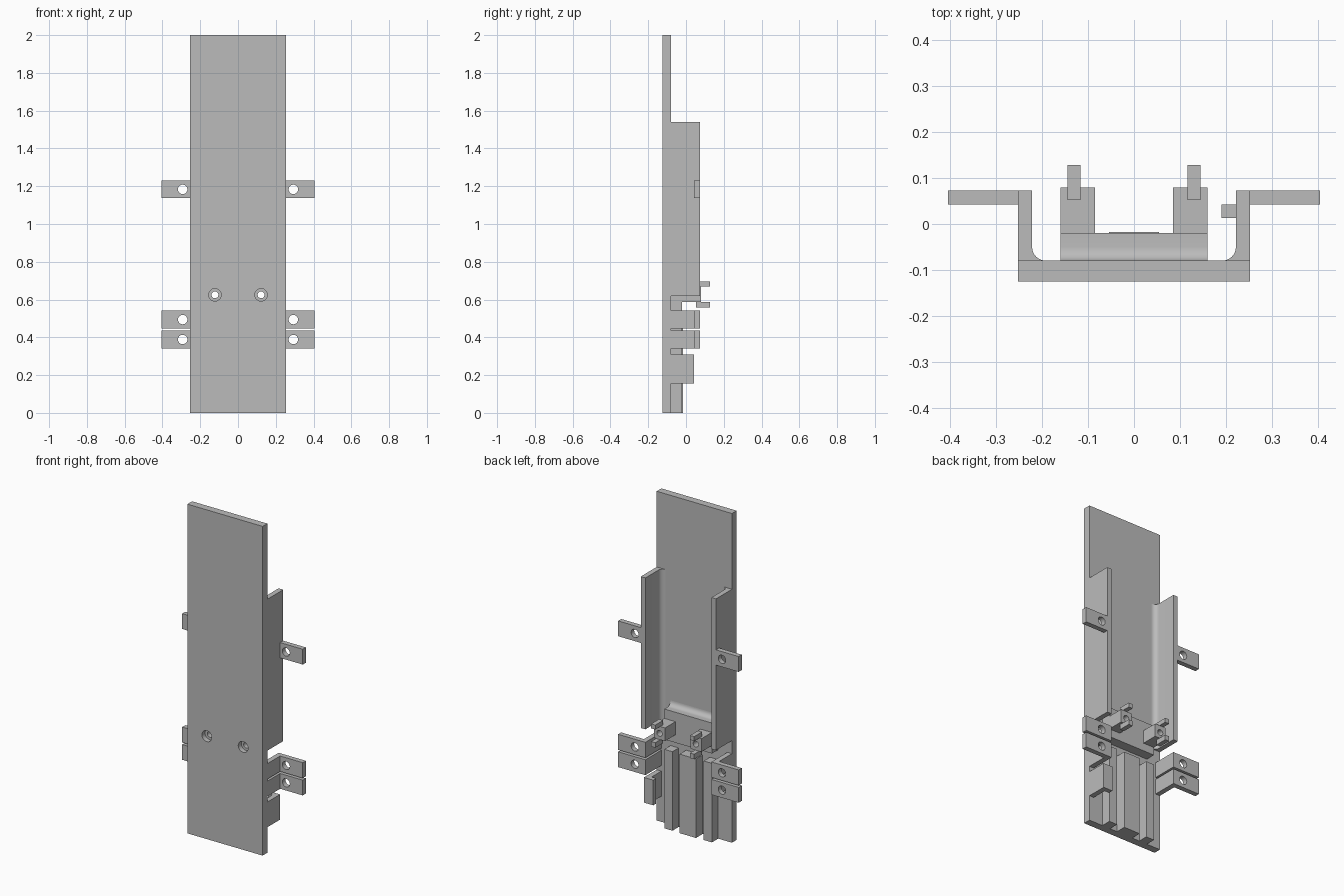
import bpy, bmesh, math
from mathutils import Vector

cube = bpy.data.objects.get("Cube")
if cube:
    bpy.data.objects.remove(cube, do_unlink=True)

grey = bpy.data.materials.new("plain_grey")
grey.use_nodes = True
grey.diffuse_color = (0.5, 0.5, 0.5, 1)
grey.node_tree.nodes["Principled BSDF"].inputs["Base Color"].default_value = (0.5, 0.5, 0.5, 1)


def prism(name, points, direction):
    """Extrude a closed 3D outline along a vector."""
    bm = bmesh.new()
    face = bm.faces.new([bm.verts.new(p) for p in points])
    out = bmesh.ops.extrude_face_region(bm, geom=[face])
    moved = [v for v in out["geom"] if isinstance(v, bmesh.types.BMVert)]
    bmesh.ops.translate(bm, verts=moved, vec=Vector(direction))
    bmesh.ops.recalc_face_normals(bm, faces=bm.faces)
    mesh = bpy.data.meshes.new(name)
    bm.to_mesh(mesh)
    bm.free()
    mesh.materials.append(grey)
    obj = bpy.data.objects.new(name, mesh)
    bpy.context.collection.objects.link(obj)
    return obj


def box(name, x, y, z):
    outline = [(x[i], y[j], z[0]) for i, j in ((0, 0), (1, 0), (1, 1), (0, 1))]
    return prism(name, outline, (0, 0, z[1] - z[0]))


def select(obj):
    bpy.ops.object.select_all(action='DESELECT')
    obj.select_set(True)
    bpy.context.view_layer.objects.active = obj


def drill(obj, x, z, radius, y=(-1, 1)):
    """Cut a round hole running front to back."""
    ring = [(x + radius * math.cos(math.tau * i / 32), y[0],
             z + radius * math.sin(math.tau * i / 32)) for i in range(32)]
    cutter = prism("hole_cutter", ring, (0, y[1] - y[0], 0))
    mod = obj.modifiers.new("hole", 'BOOLEAN')
    mod.operation, mod.solver, mod.object = 'DIFFERENCE', 'EXACT', cutter
    select(obj)
    bpy.ops.object.modifier_apply(modifier=mod.name)
    bpy.data.objects.remove(cutter, do_unlink=True)


def fillet(cx, cy, r, start):
    """Quarter arc points, as pairs, turning clockwise from the start angle."""
    return [(cx + r * math.cos(start - math.pi / 2 * i / 8),
             cy + r * math.sin(start - math.pi / 2 * i / 8)) for i in range(9)]


def smooth(obj):
    select(obj)
    bpy.ops.object.shade_smooth_by_angle(angle=math.radians(30))


FLOOR = -0.08     # rear face of the back plate
RIM = 0.073       # rear edge of the side walls
EDGE = 0.253      # half width of the plate
INNER = 0.222     # inner face of the side walls
HOLE_X, HOLE_Z = 0.122, 0.625

# Back plate with two counterbored screw holes
plate = box("back_plate", (-EDGE, EDGE), (-0.125, FLOOR), (0, 2))
for s in (-1, 1):
    drill(plate, s * HOLE_X, HOLE_Z, 0.033, (-0.2, -0.095))
    drill(plate, s * HOLE_X, HOLE_Z, 0.018)

# Cross block, with its top blending into the plate
profile = [(-0.02, 0.54), (FLOOR, 0.54)]
profile += reversed(fillet(FLOOR + 0.03, 0.755, 0.03, -math.pi / 2))
profile += [(-0.02, 0.725)]
block = prism("cross_block", [(-0.16, y, z) for y, z in profile], (0.32, 0, 0))
for s in (-1, 1):
    drill(block, s * HOLE_X, HOLE_Z, 0.018)
smooth(block)

# Lower ribs
box("centre_rib", (-0.055, 0.055), (FLOOR, -0.017), (0, 0.48))

for s, side in ((1, "left"), (-1, "right")):
    def span(a, b):
        return tuple(sorted((s * a, s * b)))

    box(side + "_outer_rib", span(0.105, 0.16), (FLOOR, -0.02), (0, 0.48))

    # Long side wall with a rounded inner corner
    outline = [(EDGE, FLOOR), (EDGE, RIM), (INNER, RIM)]
    outline += fillet(INNER - 0.03, FLOOR + 0.03, 0.03, 0)
    smooth(prism(side + "_side_wall", [(s * x, y, 0.62) for x, y in outline], (0, 0, 0.92)))

    # Short bracket walls and drilled mounting tabs
    for part, low, high, wall in (("upper", 1.137, 1.23, False),
                                  ("middle", 0.447, 0.541, True),
                                  ("lower", 0.342, 0.435, True)):
        if wall:
            box(f"{side}_{part}_bracket", span(INNER, EDGE), (FLOOR, RIM), (low, high))
        tab = box(f"{side}_{part}_tab", span(EDGE, 0.405), (0.043, RIM), (low, high))
        drill(tab, s * 0.293, (low + high) / 2, 0.025)

    # Screw post with a pin above and below
    post = box(side + "_post", span(0.085, 0.16), (-0.02, 0.08), (0.588, 0.668))
    drill(post, s * HOLE_X, HOLE_Z, 0.018)
    box(side + "_upper_pin", span(0.117, 0.145), (0.052, 0.128), (0.668, 0.695))
    box(side + "_lower_pin", span(0.117, 0.145), (0.052, 0.128), (0.557, 0.588))

# Cable hook on the left side only
hook = [(EDGE, FLOOR), (EDGE, 0.042), (0.191, 0.042), (0.191, 0.013),
        (INNER, 0.013), (INNER, FLOOR)]
prism("left_hook", [(x, y, 0.155) for x, y in hook], (0, 0, 0.153))
